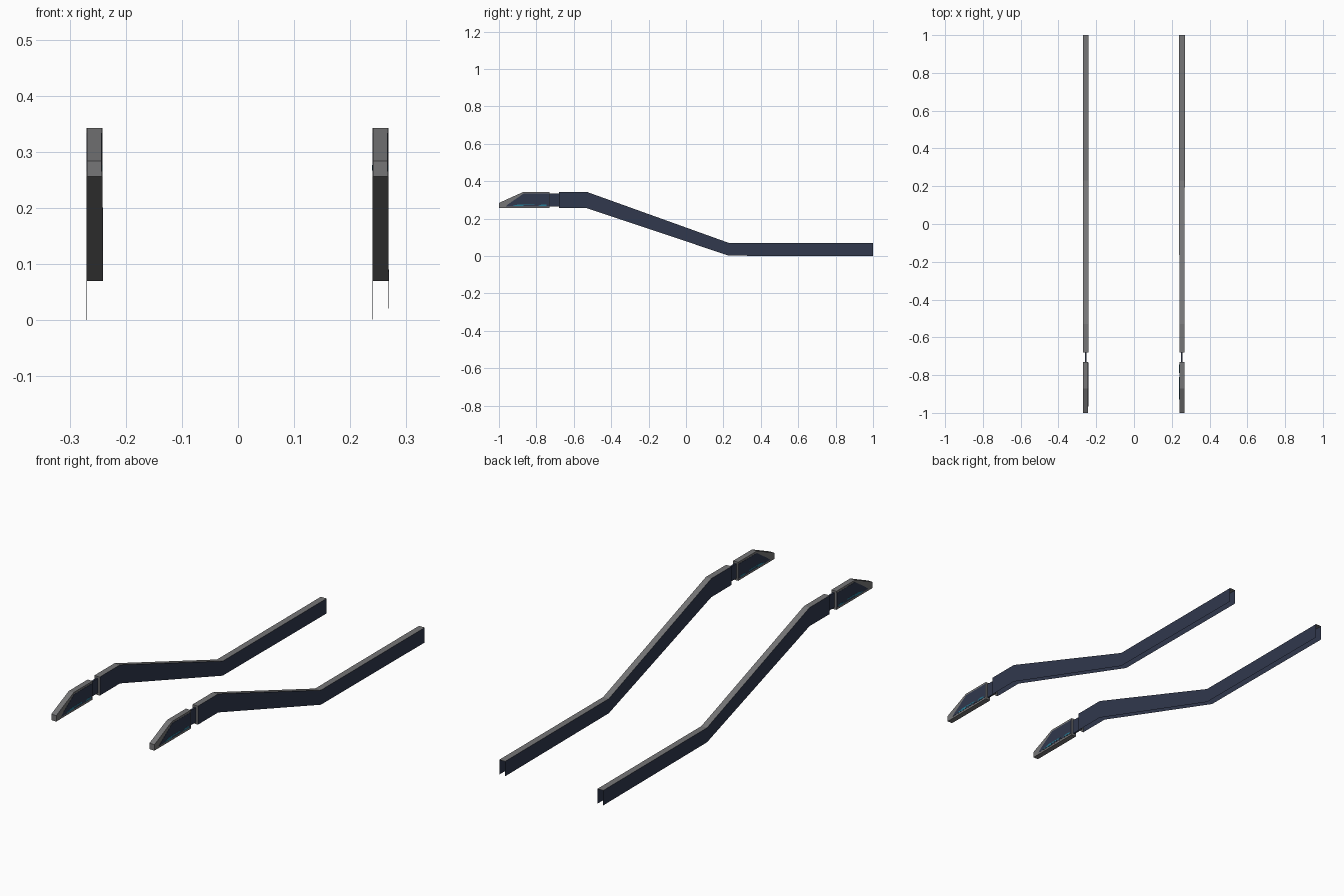
import bpy, bmesh

if "Cube" in bpy.data.objects:
    bpy.data.objects.remove(bpy.data.objects["Cube"])


def material(name, rgb):
    m = bpy.data.materials.new(name)
    m.diffuse_color = (*rgb, 1)
    m.use_nodes = True
    m.node_tree.nodes["Principled BSDF"].inputs["Base Color"].default_value = m.diffuse_color
    return m


GREY = material("grey_metal", (0.18, 0.18, 0.185))
BLUE = material("dark_blue", (0.03, 0.04, 0.075))
TEAL = material("teal", (0.02, 0.2, 0.3))


def finish(name, bm, mats):
    me = bpy.data.meshes.new(name)
    bm.to_mesh(me)
    bm.free()
    for m in mats:
        me.materials.append(m)
    ob = bpy.data.objects.new(name, me)
    bpy.context.collection.objects.link(ob)
    return ob


def prism(name, profile, x0, x1, mats, side_index=0):
    """Extrude a closed (y, z) profile across x; side faces get side_index."""
    bm = bmesh.new()
    a = [bm.verts.new((x0, y, z)) for y, z in profile]
    b = [bm.verts.new((x1, y, z)) for y, z in profile]
    n = len(profile)
    for ring in (a, b):
        bm.faces.new(ring).material_index = side_index
    for i in range(n):
        j = (i + 1) % n
        bm.faces.new((a[i], a[j], b[j], b[i]))
    bmesh.ops.recalc_face_normals(bm, faces=bm.faces)
    return finish(name, bm, mats)


# channel stations: y, top z, bottom z, half width
STATIONS = [(-0.68, 0.343, 0.256, 0.0142), (-0.53, 0.343, 0.256, 0.0142),
            (0.23, 0.07, 0.002, 0.0147), (1.0, 0.07, 0.0, 0.015)]


def channel(name, cx):
    """Bent rail: grey top and front end, blue sides, open below and behind."""
    bm = bmesh.new()
    rows = [[bm.verts.new((cx - h, y, b)), bm.verts.new((cx - h, y, t)),
             bm.verts.new((cx + h, y, t)), bm.verts.new((cx + h, y, b))]
            for y, t, b, h in STATIONS]
    for p, q in zip(rows, rows[1:]):
        for k in range(3):
            f = bm.faces.new((p[k], p[k + 1], q[k + 1], q[k]))
            f.material_index = 0 if k == 1 else 1
    bm.faces.new(rows[0][::-1])
    bm.normal_update()
    # make the sheet face outwards
    top = [f for f in bm.faces if f.material_index == 0 and abs(f.normal.z) > 0.9][0]
    bmesh.ops.recalc_face_normals(bm, faces=bm.faces)
    top.normal_update()
    if top.normal.z < 0:
        bmesh.ops.reverse_faces(bm, faces=bm.faces)
    return finish(name, bm, [GREY, BLUE])


TIP = [(-1, 0.256), (-1, 0.284), (-0.87, 0.343), (-0.73, 0.343), (-0.73, 0.256)]
PANEL = [(-0.965, 0.265), (-0.95, 0.278), (-0.868, 0.334), (-0.733, 0.334), (-0.733, 0.265)]
STRIPES = [(-0.93, -0.87, 0.267, 0.272), (-0.91, -0.81, 0.272, 0.277),
           (-0.79, -0.745, 0.268, 0.275)]

for label, cx in (("left", -0.2555), ("right", 0.254)):
    channel(label + "_rail", cx)
    # narrow neck joining tip to rail
    prism(label + "_neck", [(-0.735, 0.265), (-0.735, 0.334), (-0.675, 0.334), (-0.675, 0.265)],
          cx - 0.004, cx + 0.004, [BLUE])
    # tapered front tip with side panels and stripes
    hw = 0.0125
    prism(label + "_tip", TIP, cx - hw - 0.001, cx + hw, [GREY])
    for s in (-1, 1):
        xs = cx + (hw if s > 0 else -hw - 0.001)
        prism(label + "_tip_panel", PANEL, xs - s * 0.001, xs + s * 0.0008, [BLUE])
        for y0, y1, z0, z1 in STRIPES:
            prism(label + "_tip_stripe", [(y0, z0), (y0 + 0.015, z1), (y1, z1), (y1, z0)],
                  xs, xs + s * 0.0014, [TEAL])
